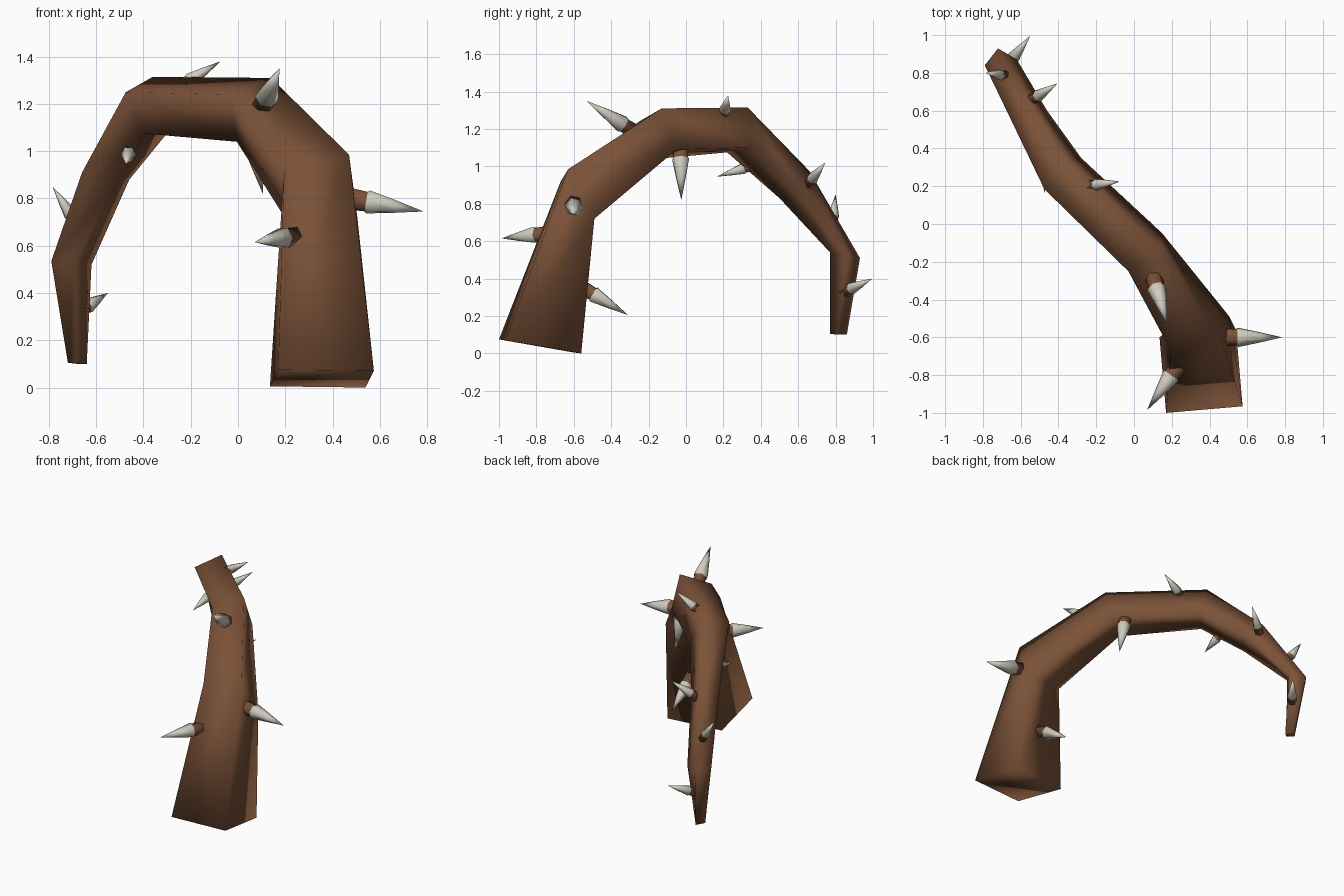
import bpy, bmesh, math
from mathutils import Vector

if "Cube" in bpy.data.objects:
    bpy.data.objects.remove(bpy.data.objects["Cube"])


def material(name, rgb):
    m = bpy.data.materials.new(name)
    m.diffuse_color = (*rgb, 1)
    m.use_nodes = True
    m.node_tree.nodes["Principled BSDF"].inputs["Base Color"].default_value = m.diffuse_color
    return m


BARK = material("brown bark", (0.20, 0.085, 0.040))
BONE = material("pale thorn", (0.62, 0.60, 0.52))


def loft(name, rings, mats, mat_rule, tip=None):
    """Skin a list of closed rings, cap the ends (or close to a tip point)."""
    bm = bmesh.new()
    vr = [[bm.verts.new(p) for p in r] for r in rings]
    n = len(vr[0])
    for k, (a, b) in enumerate(zip(vr, vr[1:])):
        for i in range(n):
            j = (i + 1) % n
            bm.faces.new((a[i], a[j], b[j], b[i])).material_index = mat_rule(k)
    bm.faces.new(vr[0][::-1])
    if tip is None:
        bm.faces.new(vr[-1])
    else:
        t = bm.verts.new(tip)
        for i in range(n):
            f = bm.faces.new((vr[-1][i], vr[-1][(i + 1) % n], t))
            f.material_index = mat_rule(len(rings))
    bmesh.ops.recalc_face_normals(bm, faces=bm.faces)
    for f in bm.faces:
        f.smooth = True
    me = bpy.data.meshes.new(name)
    bm.to_mesh(me)
    bm.free()
    for m in mats:
        me.materials.append(m)
    ob = bpy.data.objects.new(name, me)
    bpy.context.collection.objects.link(ob)
    return ob


# Arching four-sided vine: outer-left, outer-right, inner-right, inner-left
stem = [
    [(.17, -1, .075), (.575, -.965, .07), (.54, -.56, 0), (.135, -.6, .005)],
    [(.195, -.67, .92), (.47, -.63, .985), (.505, -.49, .72), (.185, -.56, .74)],
    [(-.03, -.25, 1.24), (.14, -.13, 1.31), (.15, -.05, 1.09), (-.005, -.16, 1.04)],
    [(-.475, .185, 1.25), (-.36, .33, 1.315), (-.28, .35, 1.10), (-.40, .22, 1.075)],
    [(-.66, .57, .91), (-.57, .66, .975), (-.46, .6, .88), (-.54, .5, .83)],
    [(-.79, .84, .535), (-.72, .93, .51), (-.62, .87, .52), (-.69, .77, .54)],
    [(-.72, .81, .105), (-.68, .86, .10), (-.64, .81, .10), (-.68, .77, .105)],
]
loft("vine_stem", stem, [BARK], lambda k: 0)


# Thorns: a brown stub, then a pale spike flaring at its root
def thorn(i, base, tip):
    base, tip = Vector(base), Vector(tip)
    axis = tip - base
    u = axis.cross(Vector((0.1, 0.2, 1))).normalized()
    v = axis.cross(u).normalized()
    r = 0.16 * axis.length
    rings = []
    for t, s in ((0, .95), (.24, .85), (.27, 1), (.62, .55)):
        rings.append([base + axis * t + (u * math.cos(a) + v * math.sin(a)) * r * s
                      for a in (math.tau * k / 6 for k in range(6))])
    ob = loft(f"thorn_{i}", rings, [BARK, BONE], lambda k: int(k > 0), tip)
    return ob


thorns = [
    ((.465, -.60, .80), (.785, -.60, .745)),
    ((.24, -.74, .64), (.07, -.985, .615)),
    ((.10, -.27, 1.18), (.175, -.53, 1.35)),
    ((.35, -.56, .355), (.33, -.31, .205)),
    ((.05, -.03, 1.12), (.105, -.025, .82)),
    ((-.25, .20, 1.27), (-.075, .225, 1.38)),
    ((-.46, .36, 1.005), (-.475, .165, .945)),
    ((-.55, .65, .90), (-.405, .745, 1.02)),
    ((-.68, .785, .69), (-.785, .80, .85)),
    ((-.67, .84, .325), (-.55, .995, .40)),
]
for i, (b, t) in enumerate(thorns):
    thorn(i + 1, b, t)
